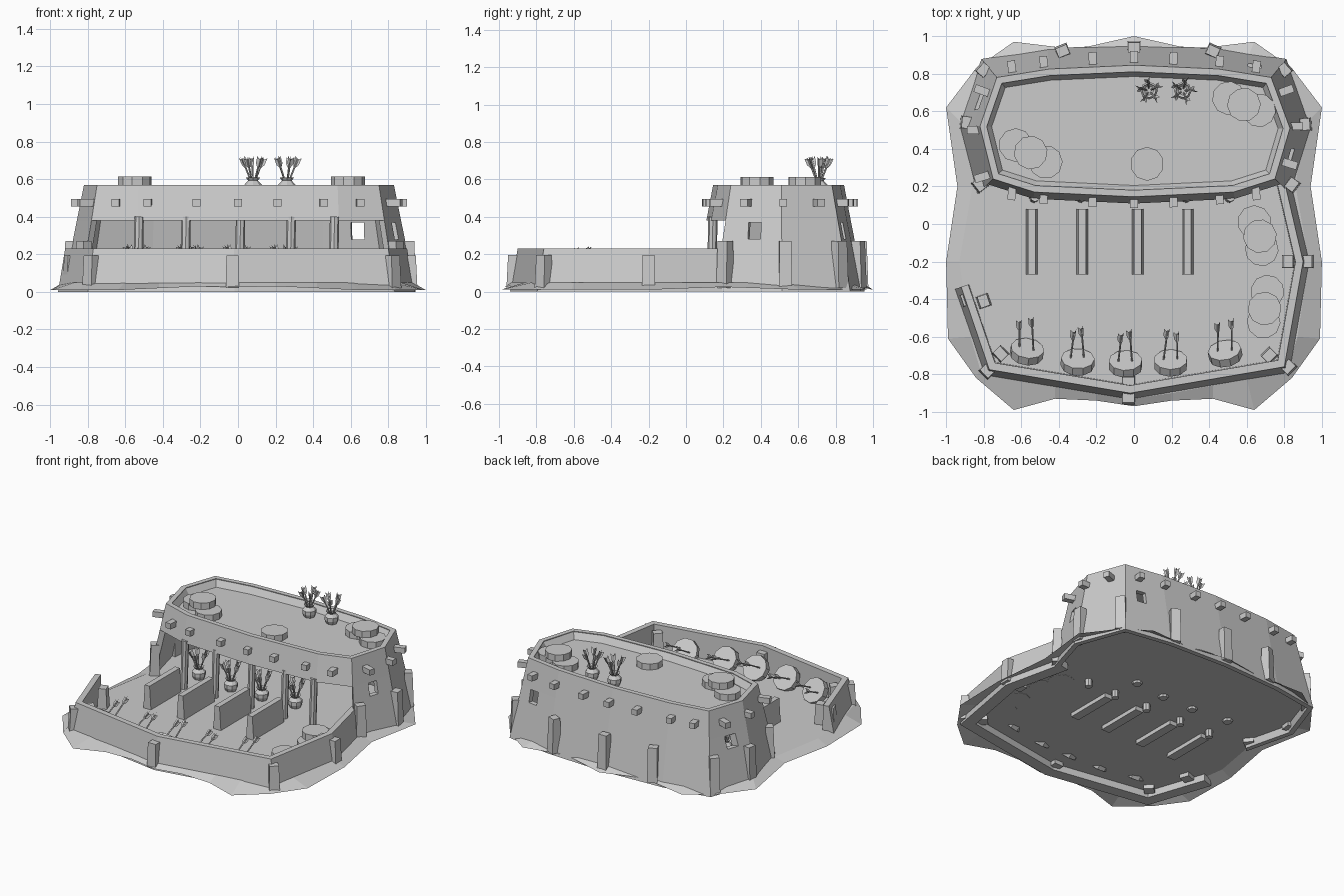
import bpy, bmesh, math, random
from mathutils import Vector, Matrix

if "Cube" in bpy.data.objects:
    bpy.data.objects.remove(bpy.data.objects["Cube"])
random.seed(4)


def finish(name, bm):
    bmesh.ops.recalc_face_normals(bm, faces=bm.faces)
    me = bpy.data.meshes.new(name)
    bm.to_mesh(me)
    bm.free()
    ob = bpy.data.objects.new(name, me)
    bpy.context.collection.objects.link(ob)
    return ob


def box(name, loc, size, rot=0, taper=(1, 1)):
    """Box standing on loc, top scaled by taper."""
    bm = bmesh.new()
    bmesh.ops.create_cube(bm, size=1)
    for v in bm.verts:
        if v.co.z > 0:
            v.co.x *= taper[0]
            v.co.y *= taper[1]
        v.co = Vector((v.co.x * size[0], v.co.y * size[1], (v.co.z + .5) * size[2]))
    bm.transform(Matrix.Translation(loc) @ Matrix.Rotation(rot, 4, 'Z'))
    return finish(name, bm)


def disc(name, loc, normal=(0, 0, 1), r=.09, h=.048, sides=10, spin=0):
    bm = bmesh.new()
    q = Vector(normal).to_track_quat('Z', 'Y').to_matrix().to_4x4()
    bmesh.ops.create_cone(bm, cap_ends=True, segments=sides, radius1=r, radius2=r, depth=h,
                          matrix=Matrix.Translation(loc) @ q @ Matrix.Rotation(spin, 4, 'Z'))
    return finish(name, bm)


def add_arrow(bm, start, direction, length):
    d = Vector(direction).normalized()
    m = Matrix.Translation(start) @ d.to_track_quat('Z', 'Y').to_matrix().to_4x4()
    bmesh.ops.create_cone(bm, cap_ends=True, segments=5, radius1=.005, radius2=.005, depth=length,
                          matrix=m @ Matrix.Translation((0, 0, length / 2)))
    for k in range(3):
        r = m @ Matrix.Rotation(k * 2.094, 4, 'Z')
        pts = [(0, 0, length - .06), (.018, 0, length - .03), (.02, 0, length + .01), (0, 0, length - .008)]
        bm.faces.new([bm.verts.new(r @ Vector(p)) for p in pts])


def offset(pts, d, closed=True):
    """Offset a counter-clockwise outline outward by d."""
    out, n = [], len(pts)
    for i in range(n):
        a, p, b = (Vector(pts[j % n]) for j in (i - 1, i, i + 1))
        e1, e2 = (p - a).normalized(), (b - p).normalized()
        if not closed and i == 0:
            e1 = e2
        if not closed and i == n - 1:
            e2 = e1
        t = (e1 + e2).normalized()
        nrm = Vector((t.y, -t.x))
        out.append(p + nrm * d / max(.5, nrm.dot(Vector((e1.y, -e1.x)))))
    return out


def ring(bm, pts, z):
    return [bm.verts.new((p[0], p[1], z)) for p in pts]


# ground: floor with a rough sloping skirt
rim = [(0, 1, .01), (.31, .93, .025), (.64, .97, .01), (.84, .83, .01), (1, .62, .01), (.94, .2, .025),
       (1, -.2, .01), (.99, -.61, .01), (.84, -.82, .01), (.64, -.99, .01), (.42, -.93, .02),
       (.2, -.94, .03), (0, -.97, .025)]
flat = [(0, .94), (.31, .91), (.6, .87), (.78, .8), (.9, .52), (.86, .2), (.93, -.2), (.87, -.6),
        (.82, -.77), (.6, -.82), (.42, -.86), (.2, -.9), (0, -.93)]
bm = bmesh.new()
both = lambda h: h + [(-p[0], *p[1:]) for p in h[-2:0:-1]]
lo = [bm.verts.new(p) for p in both(rim)]
hi = ring(bm, both(flat), .05)
for i in range(len(lo)):
    bm.faces.new((lo[i - 1], lo[i], hi[i], hi[i - 1]))
bm.faces.new(hi)
finish("ground", bm)

# building walls: sloping shell, open along the lower front
top = [(-.75, .24), (-.53, .17), (0, .145), (.53, .17), (.75, .24), (.83, .51), (.73, .78),
       (.45, .825), (0, .845), (-.45, .825), (-.73, .78), (-.82, .52)]
N, FRONT = len(top), range(4)
bm = bmesh.new()
levels = [(0, .11), (.38, .036), (.57, 0)]
O = [ring(bm, offset(top, d), z) for z, d in levels]
I = [ring(bm, offset(top, d - .035), z) for z, d in levels]
for i in range(N):
    j = (i + 1) % N
    first = 1 if i in FRONT else 0
    for k in range(first, 2):
        for L in (O, I):
            bm.faces.new((L[k][i], L[k][j], L[k + 1][j], L[k + 1][i]))
    for k in (first, 2):
        bm.faces.new((O[k][i], O[k][j], I[k][j], I[k][i]))
for i in (0, 4):
    bm.faces.new((O[0][i], I[0][i], I[1][i], O[1][i]))
bmesh.ops.delete(bm, geom=[v for v in bm.verts if not v.link_faces], context='VERTS')
walls = finish("building_walls", bm)

# window openings
for x, y, a in ((.86, .36, 1.3), (.64, .83, -.16), (-.8, .66, -1.25)):
    cut = box("window_cutter", (x, y, .28), (.07, .2, .09), a)
    cut.hide_render = True
    cut.hide_viewport = True
    m = walls.modifiers.new("window", 'BOOLEAN')
    m.operation, m.object, m.solver = 'DIFFERENCE', cut, 'EXACT'

# sunken roof deck
bm = bmesh.new()
a, b = ring(bm, offset(top, -.034), .565), ring(bm, offset(top, -.06), .52)
for i in range(N):
    bm.faces.new((a[i - 1], a[i], b[i], b[i - 1]))
bm.faces.new(b)
finish("roof_deck", bm)

# courtyard wall
path = [(-.92, -.335), (-.77, -.775), (-.02, -.9), (.8, -.76), (.9, -.2), (.8, .23)]
bm = bmesh.new()
loops = [ring(bm, offset(path, d, False), z) for d, z in ((.04, 0), (0, .23), (-.04, .23), (-.045, 0))]
for k in range(4):
    A, B = loops[k], loops[(k + 1) % 4]
    for i in range(len(path) - 1):
        bm.faces.new((A[i], A[i + 1], B[i + 1], B[i]))
for e in (0, -1):
    bm.faces.new([L[e] for L in loops])
finish("courtyard_wall", bm)

# buttresses around the building and both sides of the wall
for x, y in ((-.38, .92), (0, .94), (.42, .92), (-.8, .82), (.8, .82), (-.89, .54), (.91, .53),
             (.84, .21), (-.82, .21)):
    a = math.atan2(y - .5, x * .45) - math.pi / 2
    box("building_buttress", (x, y, .02), (.07, .07, .25), a, (.9, .75))
for x, y, a in ((-.03, -.925, 0), (.82, -.76, .8), (.92, -.2, 1.57), (-.78, -.78, -.8), (-.89, -.4, -1.24),
                (.82, -.2, 1.57), (.72, -.7, .8), (-.03, -.84, 0), (-.71, -.69, -.8), (-.8, -.41, -1.24)):
    box("wall_buttress", (x, y, .02), (.07, .07, .175), a, (.9, .75))

# beam ends poking through the walls
for x in (-.65, -.48, -.22, 0, .21, .455, .65):
    box("beam_end", (x, .125 + .1 * x * x, .455), (.042, .08, .04), .14 * x)
    box("beam_end", (x, .88 - .12 * x * x, .455), (.042, .08, .04), -.2 * x)
for x, y, a in ((-.81, .71, -.35), (-.85, .5, 0), (-.81, .25, .3), (.81, .71, .35), (.86, .52, 0), (.83, .32, -.3)):
    box("beam_end", (x, y, .455), (.08, .042, .04), a)

# porch posts
for x in (-.53, -.28, .01, .28, .51):
    disc("porch_post", (x, .14, .2), (.02, .02, 1), .025, .4, 8)

# shooting lane dividers
for x in (-.545, -.275, .02, .285):
    box("lane_divider", (x, -.095, .02), (.065, .35, .2), 0, (.6, 1))

# targets leaning on the front wall, with arrows
for x, y, yaw in ((-.57, -.68, -.15), (-.3, -.735, -.05), (-.045, -.745, 0), (.195, -.74, 0), (.485, -.69, .2)):
    n = Vector((-math.sin(yaw) * .8, .8, .6)).normalized()
    c = Vector((x, y, .115))
    disc("leaning_target", c, n, spin=x * 3)
    bm = bmesh.new()
    for s in (-.04, .035):
        d = n + Vector((random.uniform(-.2, .2), .3, random.uniform(-.1, .05)))
        add_arrow(bm, c + Vector((s, 0, random.uniform(-.02, .02))), d, random.uniform(.17, .2))
    finish("target_arrows", bm)

# spare targets: two flat with a third on top
for z, spots in ((.052, ((.64, .01), (.67, -.065), (.68, -.135))),
                 (.052, ((.71, -.36), (.695, -.45), (.69, -.52))),
                 (.522, ((-.63, .42), (-.55, .38), (-.47, .33))),
                 (.522, ((.505, .67), (.585, .635), (.665, .605)))):
    for k, (x, y) in enumerate(spots):
        disc("spare_target", (x, y, z + .02 + .047 * (k == 1)), spin=k * .4 + x)
disc("spare_target", (.07, .32, .54))

# arrow pots on the floor and on the roof
profile = [(.03, -.015), (.047, .025), (.047, .05), (.026, .072), (.038, .088), (.024, .075)]
for x, y, z in ((-.54, .32, .05), (-.26, .29, .05), (-.01, .29, .05), (.24, .32, .05),
                (.08, .71, .52), (.26, .71, .52)):
    bm = bmesh.new()
    rings = [[bm.verts.new((x + r * math.cos(k * math.pi / 4), y + r * math.sin(k * math.pi / 4), z + h))
              for k in range(8)] for r, h in profile]
    for A, B in zip(rings, rings[1:]):
        for k in range(8):
            bm.faces.new((A[k - 1], A[k], B[k], B[k - 1]))
    bm.faces.new(rings[0])
    bm.faces.new(rings[-1])
    finish("arrow_pot", bm)
    bm = bmesh.new()
    for k in range(5):
        t = k * 1.257 + x * 5
        add_arrow(bm, (x, y, z + .04), (.4 * math.cos(t), .4 * math.sin(t), 1), .16)
    finish("pot_arrows", bm)
